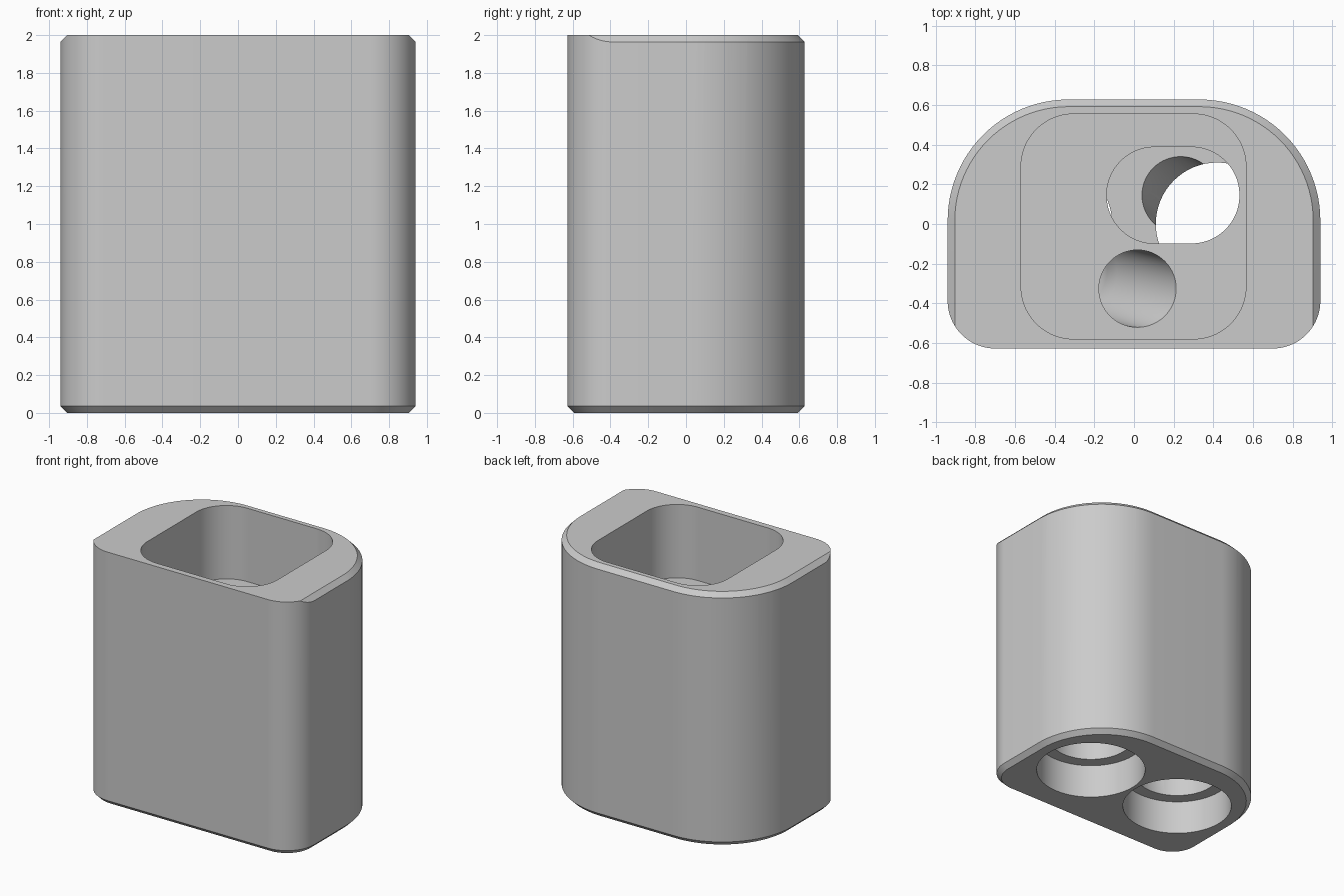
import bpy, bmesh, math
from math import radians, cos, sin, pi

cube = bpy.data.objects.get("Cube")
if cube:
    bpy.data.objects.remove(cube, do_unlink=True)

grey = bpy.data.materials.new("light_grey")
grey.use_nodes = True
colour = (0.6, 0.6, 0.6, 1)
grey.diffuse_color = colour
grey.node_tree.nodes["Principled BSDF"].inputs["Base Color"].default_value = colour


def outline(x0, x1, y0, y1, r_front, r_back, inset=0, steps=24):
    """Rounded rectangle, with one radius at the front and one at the back."""
    x0, x1, y0, y1 = x0 + inset, x1 - inset, y0 + inset, y1 - inset
    f, b = r_front - inset, r_back - inset
    corners = [(x1 - f, y0 + f, f, -90), (x1 - b, y1 - b, b, 0),
               (x0 + b, y1 - b, b, 90), (x0 + f, y0 + f, f, 180)]
    pts = []
    for cx, cy, r, start in corners:
        for i in range(steps + 1):
            a = radians(start + 90 * i / steps)
            pts.append((cx + r * cos(a), cy + r * sin(a)))
    return pts


def circle(x, y, r, steps=64):
    return [(x + r * cos(2 * pi * i / steps), y + r * sin(2 * pi * i / steps))
            for i in range(steps)]


def loft(name, rings):
    """Closed solid through (height, points) rings, from low to high."""
    bm = bmesh.new()
    loops = [[bm.verts.new((x, y, z)) for x, y in pts] for z, pts in rings]
    bm.faces.new(loops[0][::-1])
    bm.faces.new(loops[-1])
    for low, high in zip(loops, loops[1:]):
        n = len(low)
        for i in range(n):
            j = (i + 1) % n
            bm.faces.new((low[i], low[j], high[j], high[i]))
    bmesh.ops.recalc_face_normals(bm, faces=bm.faces)
    mesh = bpy.data.meshes.new(name)
    bm.to_mesh(mesh)
    bm.free()
    mesh.materials.append(grey)
    obj = bpy.data.objects.new(name, mesh)
    bpy.context.collection.objects.link(obj)
    return obj


def combine(target, cutter, operation="DIFFERENCE"):
    cutter.hide_render = True
    mod = target.modifiers.new(cutter.name, "BOOLEAN")
    mod.operation, mod.solver, mod.object = operation, "EXACT", cutter
    bpy.context.view_layer.objects.active = target
    bpy.ops.object.modifier_apply(modifier=mod.name)
    bpy.data.objects.remove(cutter, do_unlink=True)


# Housing with a chamfered bottom rim
CHAMFER = 0.036
shell = (-0.94, 0.94, -0.628, 0.628, 0.24, 0.61)
housing = loft("housing", [(0, outline(*shell, inset=CHAMFER)),
                           (CHAMFER, outline(*shell)),
                           (2, outline(*shell))])

# Top chamfer along the sides and back, running out at the front corners
envelope = (-0.94, 0.94, -2, 0.628, 0.61, 0.61)
combine(housing, loft("chamfer_envelope", [
    (-0.2, outline(*envelope, inset=-0.3)),
    (1.7 - CHAMFER, outline(*envelope, inset=-0.3)),
    (2.1, outline(*envelope, inset=0.1 + CHAMFER))]), "INTERSECT")

# Square pocket in the top
FLOOR, CAVITY = 1.42, 0.95
pocket = outline(-0.57, 0.565, -0.58, 0.555, 0.265, 0.265)
combine(housing, loft("pocket", [(FLOOR, pocket), (2.2, pocket)]))

# Stepped round sockets in the bottom
for side in (-1, 1):
    for name, radius, top in (("socket_rim", 0.405, 0.27), ("socket", 0.31, CAVITY)):
        ring = circle(side * 0.42, 0, radius)
        combine(housing, loft(name, [(-0.2, ring), (top, ring)]))

# Slot in the pocket floor, over one socket
slot = outline(-0.138, 0.532, -0.098, 0.388, 0.242, 0.242)
combine(housing, loft("slot", [(CAVITY - 0.01, slot), (FLOOR + 0.1, slot)]))

# Slanted passages that lead into the sockets
BORE = 0.195
right_path = [(0.40, 0.03, 0.5), (0.235, 0.145, CAVITY - 0.01), (0.235, 0.145, CAVITY + 0.1)]
left_path = [(-0.42, -0.08, 0.45), (-0.33, -0.235, 0.85),
             (-0.28, -0.245, 1.0), (0.025, -0.328, FLOOR + 0.01)]
for name, path in (("right_passage", right_path), ("left_passage", left_path)):
    combine(housing, loft(name, [(z, circle(x, y, BORE)) for x, y, z in path]))

# Smooth walls, sharp rims
bpy.ops.object.select_all(action="DESELECT")
housing.select_set(True)
bpy.context.view_layer.objects.active = housing
bpy.ops.object.shade_smooth_by_angle(angle=radians(25))
